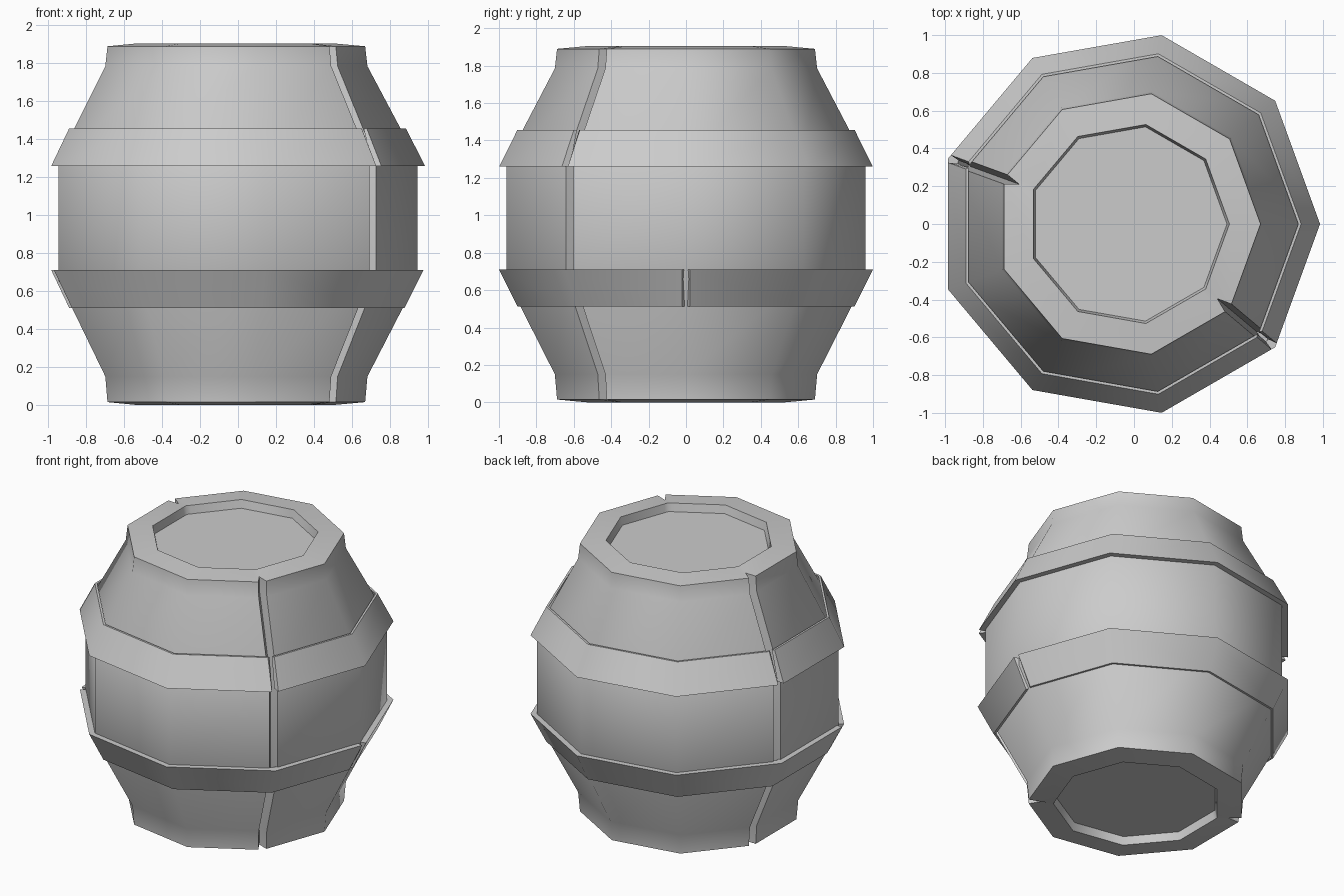
import bpy, bmesh, math
from mathutils import Vector

if "Cube" in bpy.data.objects:
    bpy.data.objects.remove(bpy.data.objects["Cube"])

SIDES = 9
STEP = math.tau / SIDES
CENTRE_X = -0.03
GAP = 0.028          # half width of the seams
DEPTH = 0.085        # depth of the body grooves
BODY_SEAMS = (4, 8)  # polygon corners that carry a groove


def corner(i, r, z):
    return Vector((r * math.cos(i * STEP) + CENTRE_X, r * math.sin(i * STEP), z))


def toward(i, j, r, z, dist):
    a, b = corner(i, r, z), corner(j, r, z)
    return a + (b - a).normalized() * dist


def make_object(name, bm):
    bmesh.ops.remove_doubles(bm, verts=bm.verts, dist=1e-5)
    bmesh.ops.recalc_face_normals(bm, faces=bm.faces)
    mesh = bpy.data.meshes.new(name)
    bm.to_mesh(mesh)
    bm.free()
    ob = bpy.data.objects.new(name, mesh)
    bpy.context.collection.objects.link(ob)
    bpy.ops.object.select_all(action='DESELECT')
    ob.select_set(True)
    bpy.context.view_layer.objects.active = ob
    bpy.ops.object.shade_smooth_by_angle(angle=math.radians(42))


def grooved_ring(bm, r, z, depth):
    # nine-sided ring with a wedge-shaped notch at each seam
    pts = []
    for i in range(SIDES):
        if i in BODY_SEAMS:
            pts += [toward(i, i - 1, r, z, GAP),
                    corner(i, r - depth, z),
                    toward(i, i + 1, r, z, GAP)]
        else:
            pts.append(corner(i, r, z))
    return [bm.verts.new(p) for p in pts]


# Barrel body: radius, height, groove depth, with recessed lids at both ends
profile = [(0.522, 0.055, 0), (0.535, 0.0, 0), (0.70, 0.015, DEPTH),
           (0.712, 0.15, DEPTH), (0.975, 0.66, DEPTH),
           (0.975, 1.29, DEPTH), (0.712, 1.785, DEPTH),
           (0.70, 1.89, DEPTH), (0.535, 1.905, 0), (0.522, 1.85, 0)]
bm = bmesh.new()
rings = [grooved_ring(bm, *p) for p in profile]
for lo, hi in zip(rings, rings[1:]):
    n = len(lo)
    for k in range(n):
        m = (k + 1) % n
        bm.faces.new((lo[k], lo[m], hi[m], hi[k]))
bm.faces.new(rings[0])
bm.faces.new(rings[-1])
make_object("barrel_body", bm)


# Hoops: two bands each, split at the given corners
def hoop_band(name, start, end, section):
    bm = bmesh.new()
    cuts = []
    for i in range(start, end + 1):
        cut = []
        for k, (r, z) in enumerate(section):
            gap = GAP * (0.8 if k < 2 else 0.3)   # splits narrow inwards
            if i == start:
                p = toward(i, i + 1, r, z, gap)
            elif i == end:
                p = toward(i, i - 1, r, z, gap)
            else:
                p = corner(i, r, z)
            cut.append(bm.verts.new(p))
        cuts.append(cut)
    for a, b in zip(cuts, cuts[1:]):
        for k in range(4):
            m = (k + 1) % 4
            bm.faces.new((a[k], a[m], b[m], b[k]))
    bm.faces.new(cuts[0])
    bm.faces.new(cuts[-1])
    make_object(name, bm)


upper = [(1.015, 1.26), (0.915, 1.457), (0.90, 1.457), (0.96, 1.26)]
lower = [(1.015, 0.71), (0.915, 0.512), (0.90, 0.512), (0.96, 0.71)]
for label, section, first in (("upper", upper, -1), ("lower", lower, 0)):
    hoop_band(label + "_hoop_long", first, first + 5, section)
    hoop_band(label + "_hoop_short", first + 5, first + 9, section)
